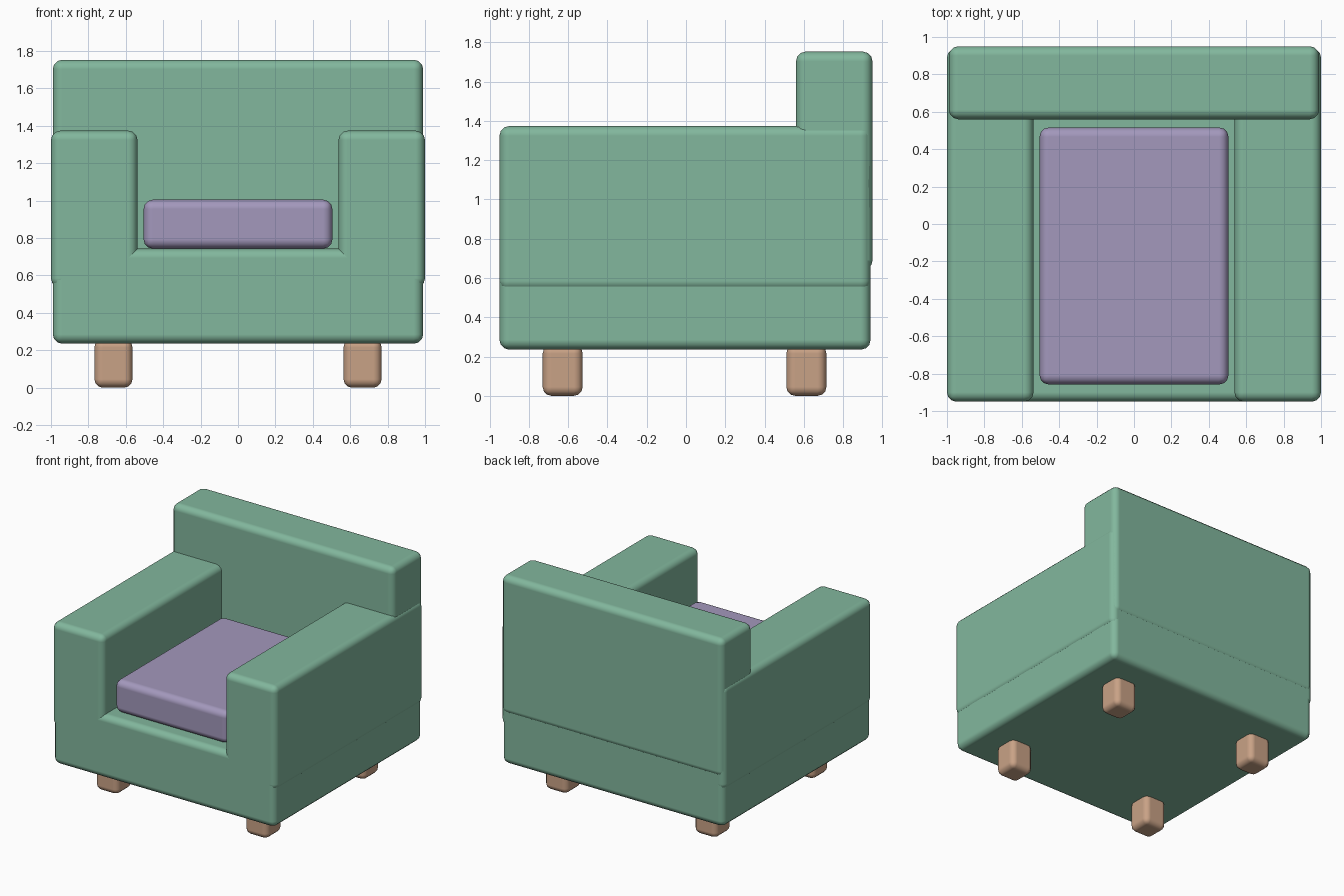
import bpy

if "Cube" in bpy.data.objects:
    bpy.data.objects.remove(bpy.data.objects["Cube"])


def material(name, rgb):
    m = bpy.data.materials.new(name)
    m.diffuse_color = (*rgb, 1)
    m.use_nodes = True
    m.node_tree.nodes["Principled BSDF"].inputs["Base Color"].default_value = m.diffuse_color
    return m


GREEN = material("green fabric", (0.223, 0.474, 0.337))
PURPLE = material("purple fabric", (0.366, 0.314, 0.503))
WOOD = material("light wood", (0.584, 0.361, 0.238))


def rounded_box(name, lo, hi, mat, radius=0.05):
    """Box between two corners with softly rounded edges."""
    bpy.ops.mesh.primitive_cube_add(size=1, location=[(a + b) / 2 for a, b in zip(lo, hi)])
    ob = bpy.context.object
    ob.name = name
    ob.scale = [b - a for a, b in zip(lo, hi)]
    bpy.ops.object.transform_apply(location=False, rotation=False, scale=True)
    ob.data.materials.append(mat)
    bpy.ops.object.shade_smooth()
    bevel = ob.modifiers.new("Bevel", 'BEVEL')
    bevel.width = radius
    bevel.segments = 3
    bevel.harden_normals = True
    return ob


# Upholstered body
rounded_box("base", (-0.99, -0.95, 0.235), (0.99, 0.94, 0.743), GREEN)
rounded_box("backrest", (-0.99, 0.56, 0.64), (0.99, 0.95, 1.753), GREEN)
rounded_box("seat_cushion", (-0.505, -0.858, 0.743), (0.505, 0.516, 1.005), PURPLE)

# Arms and legs, one set per side
for side, s in (("left", -1), ("right", 1)):
    x0, x1 = sorted((s * 0.537, s * 1.0))
    rounded_box(side + "_arm", (x0, -0.95, 0.535), (x1, 0.94, 1.374), GREEN)
    for end, y in (("front", -0.628), ("back", 0.613)):
        x = s * 0.666
        rounded_box(f"{end}_{side}_leg", (x - 0.102, y - 0.102, 0),
                    (x + 0.102, y + 0.102, 0.26), WOOD, 0.045)
